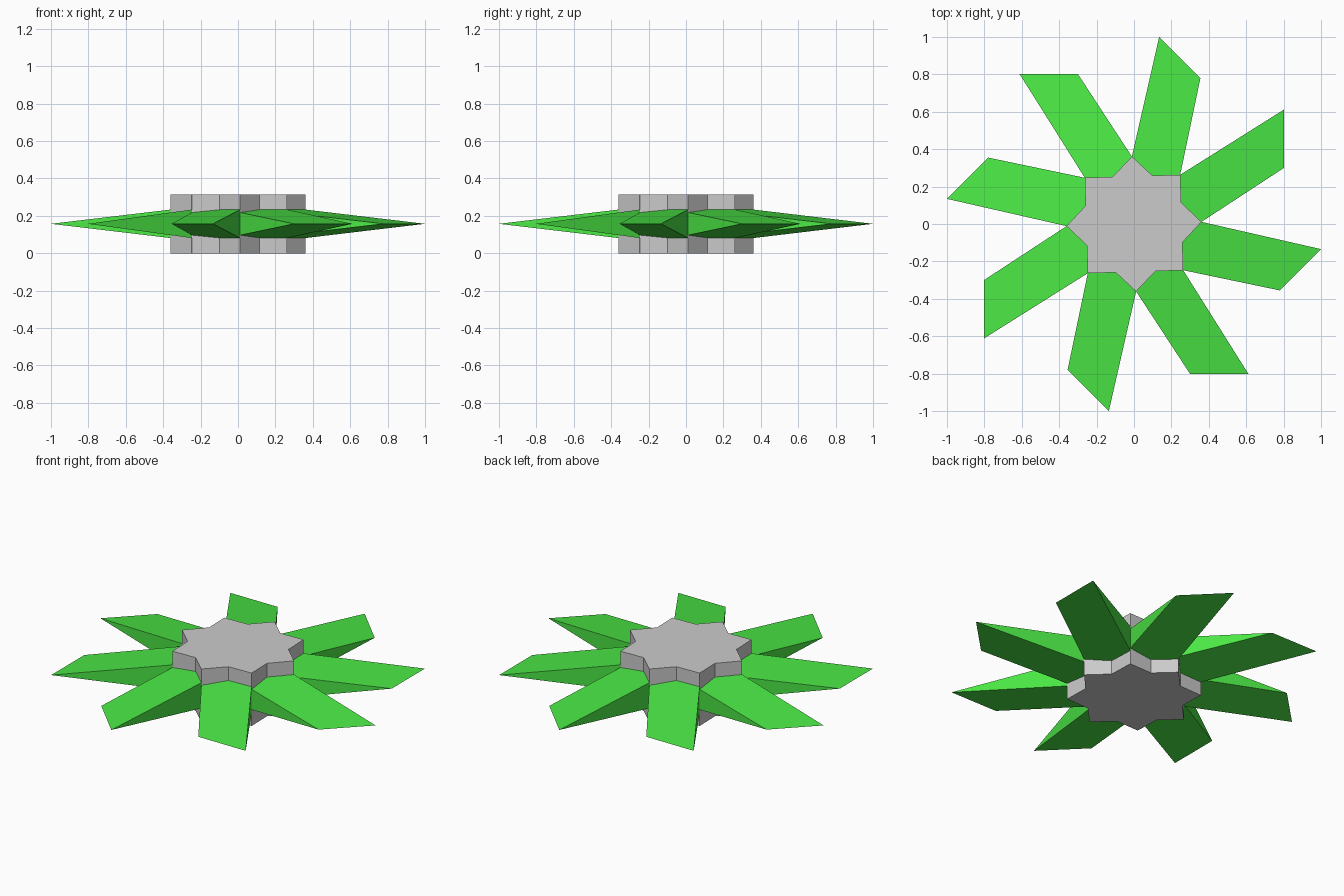
import bpy, bmesh
from math import cos, sin, pi, radians
from mathutils import Matrix

if "Cube" in bpy.data.objects:
    bpy.data.objects.remove(bpy.data.objects["Cube"])

N = 8                    # arms of the star
R_TIP, R_NOTCH = 0.361, 0.277
TWIST = radians(1.8)
HEIGHT = 0.315
MID = HEIGHT / 2
END_X = 0.802            # blade edge position before rotation
SLOPE = 0.137            # half thickness gained per unit towards the hub


def polar(r, a):
    return r * cos(a), r * sin(a)


def finish(bm, name, material=None):
    bmesh.ops.recalc_face_normals(bm, faces=bm.faces)
    mesh = bpy.data.meshes.new(name)
    bm.to_mesh(mesh)
    bm.free()
    if material:
        mesh.materials.append(material)
    obj = bpy.data.objects.new(name, mesh)
    bpy.context.collection.objects.link(obj)
    return obj


# Hub: eight-pointed star prism
outline = [polar(R_NOTCH if i % 2 else R_TIP, TWIST + i * pi / N) for i in range(2 * N)]
bm = bmesh.new()
base = bm.faces.new([bm.verts.new((x, y, 0)) for x, y in outline])
ext = bmesh.ops.extrude_face_region(bm, geom=[base], use_keep_orig=True)
top = [v for v in ext["geom"] if isinstance(v, bmesh.types.BMVert)]
bmesh.ops.translate(bm, verts=top, vec=(0, 0, HEIGHT))
finish(bm, "hub")

# Blades: wedges that start on the hub outline and taper to a sharp edge
green = bpy.data.materials.new("green")
green.diffuse_color = (0.07, 0.8, 0.06, 1)
green.use_nodes = True
green.node_tree.nodes["Principled BSDF"].inputs["Base Color"].default_value = green.diffuse_color
for i in range(N):
    bm = bmesh.new()
    edge = [bm.verts.new((END_X, y, MID)) for y in (0.612, 0.30)]
    upper, lower = [], []
    for x, y in outline[:3]:
        h = SLOPE * (END_X - x)
        upper.append(bm.verts.new((x, y, MID + h)))
        lower.append(bm.verts.new((x, y, MID - h)))
    bm.faces.new(upper + edge)
    bm.faces.new(lower + edge)
    bm.faces.new((upper[0], lower[0], edge[1]))
    bm.faces.new((upper[2], lower[2], edge[0]))
    for a in range(2):   # root faces against the hub
        bm.faces.new((upper[a], upper[a + 1], lower[a + 1], lower[a]))
    bm.transform(Matrix.Rotation(i * 2 * pi / N, 4, "Z"))
    finish(bm, f"blade_{i + 1}", green)
